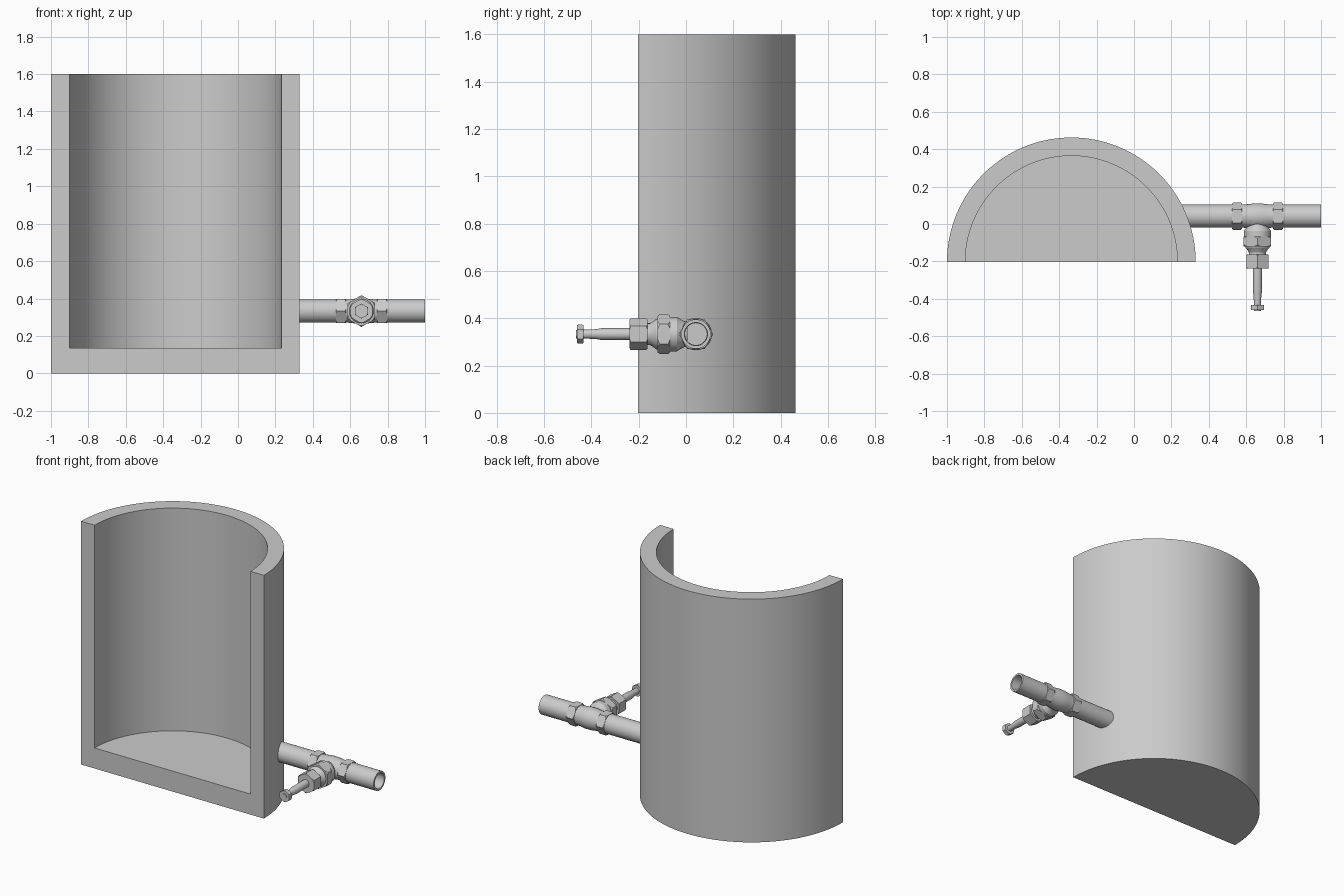
import bpy, bmesh
from math import pi, sin, cos, radians
from mathutils import Matrix, Vector

if "Cube" in bpy.data.objects:
    bpy.data.objects.remove(bpy.data.objects["Cube"])

AX_Y, AX_Z, VALVE_X = 0.042, 0.333, 0.66
ALONG_X = Matrix.Translation((VALVE_X, AX_Y, AX_Z)) @ Matrix.Rotation(pi / 2, 4, 'Y')
ALONG_STEM = Matrix.Translation((VALVE_X, AX_Y, AX_Z)) @ Matrix.Rotation(pi / 2, 4, 'X')


def finish(name, bm, matrix, smooth=True):
    bmesh.ops.remove_doubles(bm, verts=bm.verts, dist=1e-5)
    bmesh.ops.recalc_face_normals(bm, faces=bm.faces)
    bm.transform(matrix)
    mesh = bpy.data.meshes.new(name)
    bm.to_mesh(mesh)
    bm.free()
    ob = bpy.data.objects.new(name, mesh)
    bpy.context.collection.objects.link(ob)
    if smooth:
        shade(ob)
    return ob


def shade(ob):
    bpy.ops.object.select_all(action='DESELECT')
    ob.select_set(True)
    bpy.context.view_layer.objects.active = ob
    bpy.ops.object.shade_smooth_by_angle(angle=radians(25))


def lathe(name, profile, matrix, angle=2 * pi, steps=48, smooth=True):
    """Spin a closed (radius, height) outline around local z."""
    bm = bmesh.new()
    vs = [bm.verts.new((r, 0, h)) for r, h in profile]
    edges = [bm.edges.new((a, b)) for a, b in zip(vs, vs[1:] + vs[:1])
             if not (a.co.x == 0 and b.co.x == 0)]
    bmesh.ops.spin(bm, geom=vs + edges, cent=(0, 0, 0), axis=(0, 0, 1),
                   angle=angle, steps=steps)
    if angle < 6:
        # flat cut faces
        for s in (1, -1):
            bm.faces.new([bm.verts.new((s * r, 0, h)) for r, h in profile])
        bmesh.ops.remove_doubles(bm, verts=bm.verts, dist=1e-5)
        seam = [e for e in bm.edges if all(abs(v.co.x) < 1e-5 and abs(v.co.y) < 1e-5
                                           for v in e.verts)]
        bmesh.ops.dissolve_edges(bm, edges=seam, use_verts=False)
    return finish(name, bm, matrix, smooth)


def hex_nut(name, radius, a, b, matrix, hole=0.0, chamfer=0.012):
    """Hexagonal nut between local heights a and b, corners turned to a cone."""
    bm = bmesh.new()
    rings = [[bm.verts.new((radius * cos(pi / 2 + i * pi / 3),
                            radius * sin(pi / 2 + i * pi / 3), h))
              for i in range(6)] for h in (a, b)]
    bm.faces.new(rings[0])
    bm.faces.new(rings[1])
    for i in range(6):
        j = (i + 1) % 6
        bm.faces.new((rings[0][i], rings[0][j], rings[1][j], rings[1][i]))
    nut = finish(name, bm, matrix, False)
    e, big, small = 0.002, radius * 1.02, radius * 0.88
    cutter = lathe(name + "_cutter", [(hole, a - e), (small, a - e), (big, a + chamfer),
                   (big, b - chamfer), (small, b + e), (hole, b + e)], matrix, smooth=False)
    cutter.hide_render = True
    mod = nut.modifiers.new("turned_corners", 'BOOLEAN')
    mod.operation, mod.solver, mod.object = 'INTERSECT', 'EXACT', cutter
    bpy.context.view_layer.objects.active = nut
    bpy.ops.object.modifier_apply(modifier=mod.name)
    bpy.data.objects.remove(cutter)
    shade(nut)
    return nut


# Half tank with thick wall and floor
lathe("half_tank", [(0, 0), (0.665, 0), (0.665, 1.6), (0.567, 1.6), (0.567, 0.135), (0, 0.135)],
      Matrix.Translation((-0.335, -0.2025, 0)), angle=pi, steps=64)

# Inlet and outlet pipes
for name, a, b in (("inlet_pipe", 0.25, 0.56), ("outlet_pipe", 0.77, 1.0)):
    a, b = a - VALVE_X, b - VALVE_X
    lathe(name, [(0.049, a), (0.062, a), (0.062, b), (0.049, b)], ALONG_X)

# Valve body, slightly bulged, with an internal seat plate
half = [(0.061, 0.13), (0.061, 0.085), (0.064, 0.05), (0.068, 0.02)]
lathe("valve_body", [(0.046, 0.13)] + half + [(r, -h) for r, h in reversed(half)]
      + [(0.046, -0.13)], ALONG_X)
lathe("valve_seat", [(0, -0.006), (0.055, -0.006), (0.055, 0.006), (0, 0.006)],
      ALONG_X @ Matrix.Rotation(radians(25), 4, 'X'))

# Hex collars at both ends of the body
for name, s in (("inlet_collar", -1), ("outlet_collar", 1)):
    a, b = sorted((s * 0.082, s * 0.137))
    hex_nut(name, 0.073, a, b, ALONG_X, hole=0.047, chamfer=0.008)

# Branch neck flaring to the bonnet
lathe("valve_neck", [(0, 0.035), (0.052, 0.035), (0.055, 0.05), (0.062, 0.064), (0.073, 0.08),
                     (0.073, 0.112), (0, 0.112)], ALONG_STEM)
hex_nut("bonnet_nut", 0.085, 0.109, 0.162, ALONG_STEM)
lathe("bonnet_taper", [(0, 0.155), (0.066, 0.155), (0.064, 0.168), (0.053, 0.182),
                       (0.046, 0.195), (0.046, 0.21), (0, 0.21)], ALONG_STEM)
hex_nut("packing_nut", 0.067, 0.205, 0.28, ALONG_STEM, chamfer=0.006)

# Stepped stem and hex tip
lathe("stem", [(0, 0.27), (0.025, 0.27), (0.025, 0.4), (0.021, 0.42), (0.018, 0.485),
               (0.018, 0.507), (0, 0.507)], ALONG_STEM, steps=32)
hex_nut("stem_tip", 0.04, 0.475, 0.503, ALONG_STEM, chamfer=0.006)
